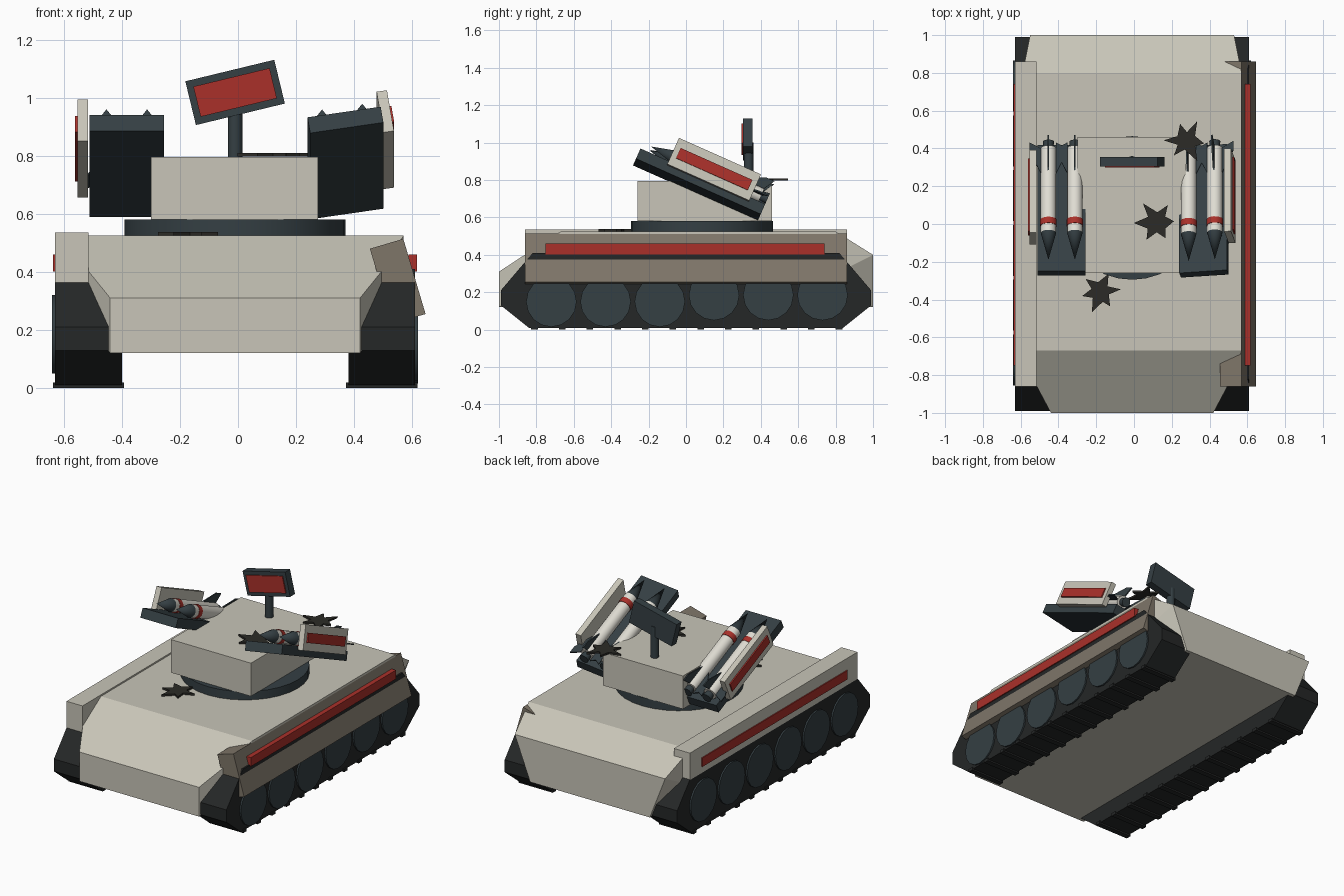
import bpy, bmesh, random
from math import radians, pi, cos, sin
from mathutils import Matrix, Vector

if "Cube" in bpy.data.objects:
    bpy.data.objects.remove(bpy.data.objects["Cube"])

random.seed(4)
CX = -0.01  # vehicle centre line


def material(name, rgb):
    m = bpy.data.materials.new(name)
    m.diffuse_color = (*rgb, 1)
    m.use_nodes = True
    m.node_tree.nodes["Principled BSDF"].inputs["Base Color"].default_value = m.diffuse_color
    return m


BEIGE = material("beige", (0.58, 0.56, 0.48))
WHITE = material("off_white", (0.74, 0.72, 0.65))
BROWN = material("scorched", (0.21, 0.18, 0.14))
STEEL = material("steel", (0.035, 0.05, 0.057))
BLACK = material("track_black", (0.018, 0.02, 0.02))
RED = material("red", (0.40, 0.03, 0.023))
CHAR = material("char", (0.025, 0.024, 0.02))


def finish(name, bm, mat, M=Matrix(), smooth=False):
    bmesh.ops.recalc_face_normals(bm, faces=bm.faces)
    me = bpy.data.meshes.new(name)
    bm.to_mesh(me)
    bm.free()
    ob = bpy.data.objects.new(name, me)
    ob.matrix_world = M
    bpy.context.collection.objects.link(ob)
    me.materials.append(mat)
    if smooth:
        bpy.ops.object.select_all(action='DESELECT')
        ob.select_set(True)
        bpy.context.view_layer.objects.active = ob
        bpy.ops.object.shade_smooth_by_angle(angle=radians(35))
    return ob


def box(name, size, loc, mat, M=Matrix()):
    bm = bmesh.new()
    bmesh.ops.create_cube(bm, size=1, matrix=Matrix.Translation(loc) @ Matrix.Diagonal((*size, 1)))
    return finish(name, bm, mat, M)


def cone(name, r1, r2, depth, loc, mat, rot=Matrix(), M=Matrix(), n=16):
    bm = bmesh.new()
    bmesh.ops.create_cone(bm, cap_ends=True, segments=n, radius1=r1, radius2=r2, depth=depth,
                          matrix=Matrix.Translation(loc) @ rot)
    return finish(name, bm, mat, M, True)


def prism(name, pts, offset, mat, M=Matrix()):
    bm = bmesh.new()
    f = bm.faces.new([bm.verts.new(p) for p in pts])
    ext = bmesh.ops.extrude_face_region(bm, geom=[f])
    bmesh.ops.translate(bm, vec=offset, verts=[v for v in ext["geom"] if isinstance(v, bmesh.types.BMVert)])
    return finish(name, bm, mat, M)


# Hull: convex shell through its corner points
corners = [(.43, -1, .12), (.43, -1, .31), (.58, -.72, .30), (.515, -.84, .415), (.58, -.67, .525),
           (.43, -.7, .12), (.58, .80, .525), (.58, .80, .30), (.54, 1, .40), (.43, 1, .12)]
bm = bmesh.new()
for x, y, z in corners:
    for s in (-1, 1):
        bm.verts.new((CX + s * x, y, z))
res = bmesh.ops.convex_hull(bm, input=bm.verts)
bmesh.ops.delete(bm, geom=[v for v in bm.verts if not v.link_faces], context='VERTS')
bmesh.ops.dissolve_limit(bm, angle_limit=radians(2), verts=bm.verts, edges=bm.edges)
finish("hull", bm, BEIGE)

# Running gear on both sides
RX = Matrix.Rotation(pi / 2, 4, 'X')
RY = Matrix.Rotation(pi / 2, 4, 'Y')
half = [(.82, .41), (.99, .21), (.99, .13), (.84, .01)]
profile = half + [(-y, z) for y, z in reversed(half)]
for side, s in (("left", -1), ("right", 1)):
    prism(side + "_track", [(CX + s * .39, y, z) for y, z in profile], (s * .23, 0, 0), BLACK)
    for i in range(12):
        box(f"{side}_tread_{i}", (.245, .035, .02), (CX + s * .505, -.81 + i * .148, .01), BLACK)
    for i in range(6):
        z = .15 if s > 0 and i < 3 else .185
        cone(f"{side}_wheel_{i}", .135, .135, .06, (CX + s * .60, -.72 + i * .29, z), STEEL, RY)
    box(side + "_red_stripe", (.03, 1.49, .058), (CX + s * .612, -.005, .431), RED)

# Left fender is intact, right one hangs loose
box("left_fender", (.115, 1.72, .175), (-.573, 0, .4475), BEIGE)
box("right_fender", (.12, 1.72, .27), (0, 0, 0), BROWN,
    Matrix.Translation((.550, 0, .3675)) @ Matrix.Rotation(radians(-16.5), 4, 'Y'))

# Turret
cone("turret_ring", .38, .38, .055, (CX, .085, .5525), STEEL, n=32)
box("turret", (.575, .72, .215), (-.0125, .10, .6875), BEIGE)

# Radar on its post
cone("radar_post", .025, .025, .22, (CX, .335, .89), STEEL, n=12)
R = Matrix.Translation((CX, .33, 1.018)) @ Matrix.Rotation(radians(-13.6), 4, 'Y')
box("radar_frame", (.315, .05, .155), (0, 0, 0), STEEL, R)
box("radar_face", (.27, .01, .107), (0, -.027, 0), RED, R)

# Missile pods, the right one twisted
for side, s, loc, roll in (("left", -1, (-.383, .072, .765), 0), ("right", 1, (.37, .07, .775), -9)):
    P = (Matrix.Translation(loc) @ Matrix.Rotation(radians(-24), 4, 'X')
         @ Matrix.Rotation(radians(roll), 4, 'Y'))
    box(side + "_pod_tray", (.255, .73, .06), (0, 0, 0), STEEL, P)
    box(side + "_pod_guard", (.036, .48, .155), (s * .152, .04, .083), BEIGE, P)
    box(side + "_pod_guard_stripe", (.01, .42, .06), (s * .173, .04, .083), RED, P)
    for k, dx in enumerate((-.07, .07)):
        n = f"{side}_missile_{k}_"
        Q = P @ Matrix.Translation((dx, 0, .072))
        cone(n + "nose", .041, 0, .155, (0, -.24, 0), STEEL, RX, Q)
        cone(n + "body", .041, .041, .49, (0, .0825, 0), WHITE, RX, Q)
        cone(n + "band", .044, .044, .035, (0, -.105, 0), RED, RX, Q)
        cone(n + "nozzle", .03, .025, .04, (0, .345, 0), STEEL, RX, Q)
        for a in range(4):
            prism(f"{n}fin_{a}", [(-.004, .16, .03), (-.004, .31, .10), (-.004, .36, .10), (-.004, .32, .03)],
                  (.008, 0, 0), STEEL, Q @ Matrix.Rotation(a * pi / 2, 4, 'Y'))

# Jagged blast marks lying on the armour
for i, (x, y, z) in enumerate(((.275, .44, .797), (.12, .01, .797), (-.18, -.36, .525))):
    turn = random.uniform(0, 2 * pi)
    pts = []
    for k in range(12):
        r = random.uniform(.09, .125) if k % 2 else random.uniform(.045, .06)
        a = turn + k * pi / 6 + random.uniform(-.12, .12)
        pts.append((x + r * cos(a), y + r * sin(a), z))
    prism(f"blast_mark_{i}", pts, (0, 0, .012), CHAR)
